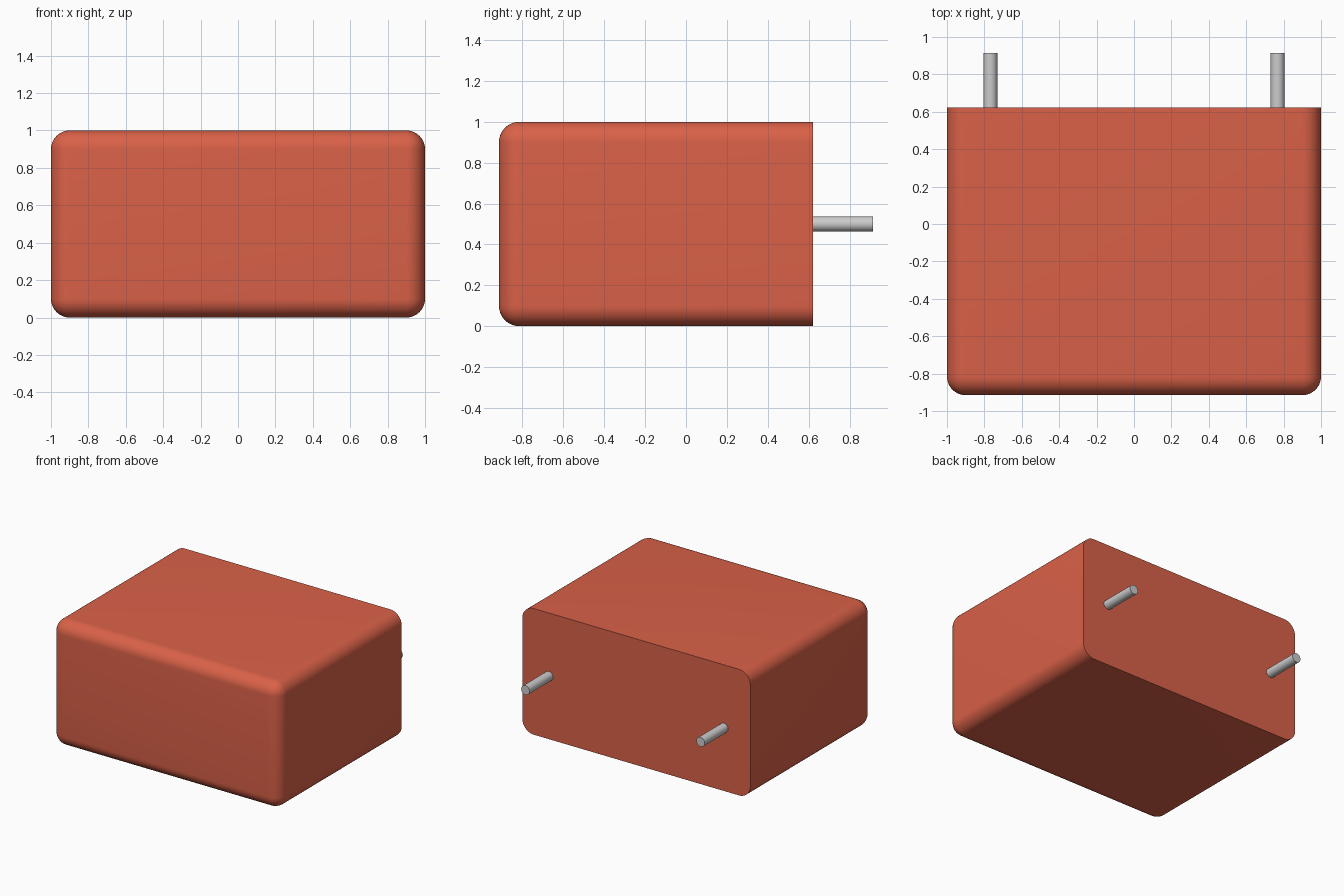
import bpy, bmesh, math
from mathutils import Matrix, Vector

if "Cube" in bpy.data.objects:
    bpy.data.objects.remove(bpy.data.objects["Cube"])

FRONT, BACK, TIP = -0.915, 0.622, 0.915
RADIUS = 0.1


def add_object(name, bm):
    mesh = bpy.data.meshes.new(name)
    bm.to_mesh(mesh)
    bm.free()
    obj = bpy.data.objects.new(name, mesh)
    bpy.context.collection.objects.link(obj)
    return obj


def smooth(obj, angle):
    bpy.ops.object.select_all(action='DESELECT')
    obj.select_set(True)
    bpy.context.view_layer.objects.active = obj
    bpy.ops.object.shade_smooth_by_angle(angle=math.radians(angle))


# Block body: every edge rounded except those around the flat back face
bm = bmesh.new()
bmesh.ops.create_cube(bm, size=1)
bmesh.ops.scale(bm, vec=(2, BACK - FRONT, 1), verts=bm.verts)
bmesh.ops.translate(bm, vec=(0, (BACK + FRONT) / 2, 0.5), verts=bm.verts)
rounded = [e for e in bm.edges if min(v.co.y for v in e.verts) < 0]
bmesh.ops.bevel(bm, geom=rounded, offset=RADIUS, offset_type='OFFSET',
                segments=10, profile=0.5, affect='EDGES', clamp_overlap=True)
body = add_object("body", bm)
smooth(body, 30)

red = bpy.data.materials.new("red_plastic")
red.diffuse_color = (0.7, 0.12, 0.065, 1)
red.use_nodes = True
red.node_tree.nodes["Principled BSDF"].inputs["Base Color"].default_value = red.diffuse_color
body.data.materials.append(red)

# Two round pins standing out of the back face
for side, x in (("left", -0.768), ("right", 0.768)):
    bm = bmesh.new()
    bmesh.ops.create_cone(bm, cap_ends=True, segments=32, radius1=0.037,
                          radius2=0.037, depth=TIP - BACK,
                          matrix=Matrix.Translation((x, (TIP + BACK) / 2, 0.5))
                          @ Matrix.Rotation(math.pi / 2, 4, 'X'))
    smooth(add_object(side + "_pin", bm), 30)
